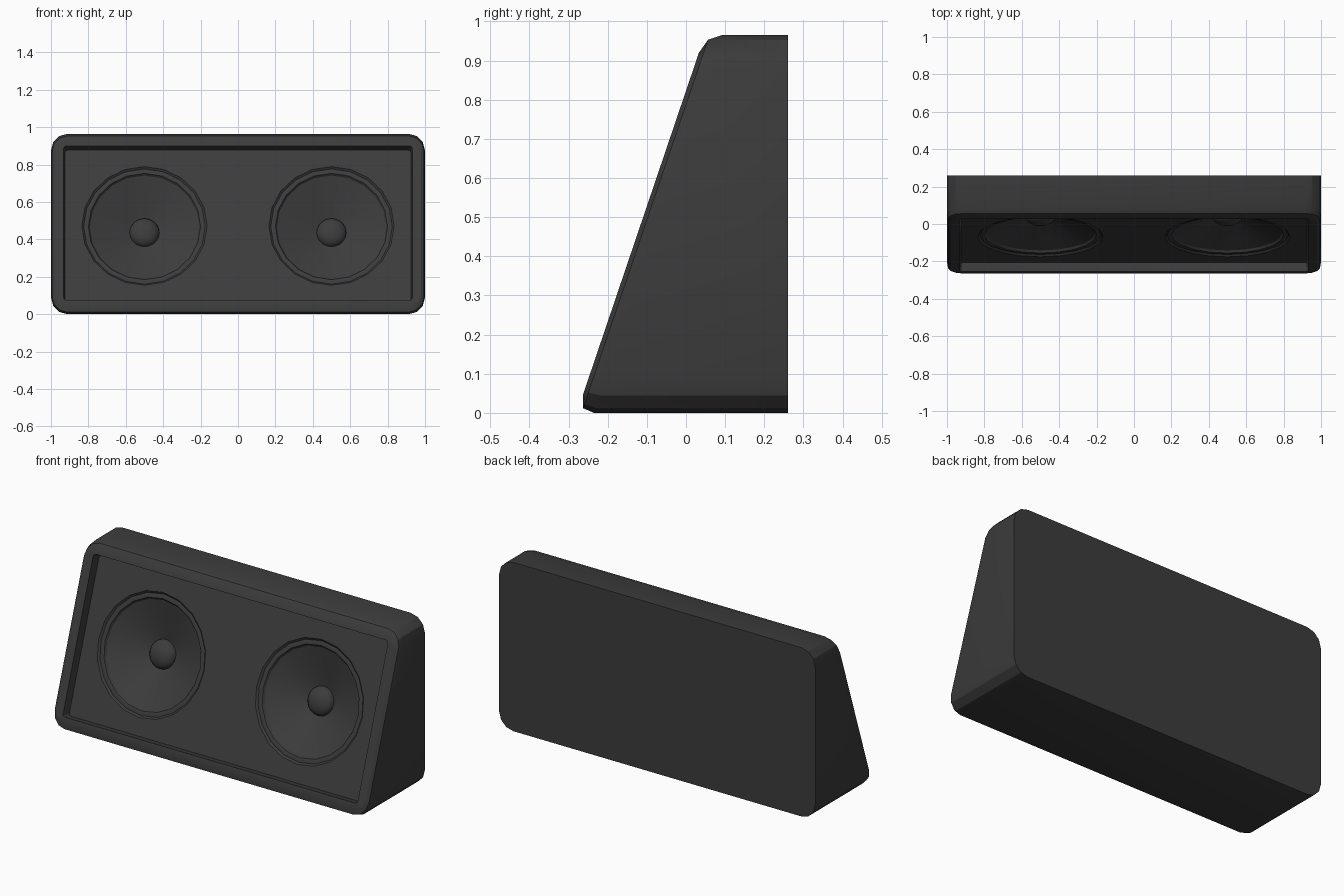
import bpy, bmesh, math
from mathutils import Vector, Matrix

if "Cube" in bpy.data.objects:
    bpy.data.objects.remove(bpy.data.objects["Cube"])

SLOPE = 0.339                     # baffle lean, dy/dz
LEAN = math.atan(SLOPE)
NORMAL = Vector((0, -math.cos(LEAN), math.sin(LEAN)))

mat = bpy.data.materials.new("dark_grey")
mat.diffuse_color = (0.045, 0.045, 0.045, 1)
mat.use_nodes = True
mat.node_tree.nodes["Principled BSDF"].inputs["Base Color"].default_value = mat.diffuse_color


def face_y(z):
    return -0.262 + SLOPE * (z - 0.05)


def rounded(hx, z0, z1, r, segs=3):
    pts = []
    for k, (cx, cz) in enumerate([(hx - r, z1 - r), (r - hx, z1 - r), (r - hx, z0 + r), (hx - r, z0 + r)]):
        for i in range(segs + 1):
            a = math.pi / 2 * (k + i / segs)
            pts.append((cx + r * math.cos(a), cz + r * math.sin(a)))
    return pts


def bridge(bm, a, b):
    n = len(a)
    for i in range(n):
        bm.faces.new((a[i], a[(i + 1) % n], b[(i + 1) % n], b[i]))


def finish(bm, name, angle=28):
    me = bpy.data.meshes.new(name)
    bm.to_mesh(me)
    bm.free()
    ob = bpy.data.objects.new(name, me)
    bpy.context.collection.objects.link(ob)
    me.materials.append(mat)
    bpy.ops.object.select_all(action='DESELECT')
    ob.select_set(True)
    bpy.context.view_layer.objects.active = ob
    bpy.ops.object.shade_smooth_by_angle(angle=math.radians(angle))
    return ob


# Cabinet: back, walls, rounded front edge, frame and recess walls
bm = bmesh.new()
loops = [[bm.verts.new((x, 0.26, z)) for x, z in rounded(1, 0, 0.965, 0.09)]]
for inset, depth in [(0, 0.044), (0.012, 0.012), (0.045, 0)]:
    pts = rounded(1 - inset * 0.5, inset, 0.965 - inset, 0.09 - inset * 0.8)
    loops.append([bm.verts.new((x, face_y(z) + depth, z)) for x, z in pts])
for hx, z0, z1, depth in [(0.932, 0.075, 0.9, 0), (0.925, 0.08, 0.893, 0.048)]:
    loops.append([bm.verts.new(Vector((x, face_y(z), z)) - NORMAL * depth)
                  for x, z in rounded(hx, z0, z1, 0.015)])
for a, b in zip(loops, loops[1:]):
    bridge(bm, a, b)
bm.faces.new(loops[0])
rim = [v.co.copy() for v in loops[-1]]
bmesh.ops.recalc_face_normals(bm, faces=bm.faces)
if sum((f.normal.y for f in bm.faces if len(f.verts) > 4)) < 0:
    bmesh.ops.reverse_faces(bm, faces=bm.faces)
finish(bm, "cabinet")

# Speaker placement on the recessed panel
centre_z = 0.4875
centre = Vector((0, face_y(centre_z), centre_z)) - NORMAL * 0.048
tilt = Matrix.Rotation(math.pi / 2 - LEAN, 4, 'X')
SIDES, HOLE = 20, 0.335


def ring(bm, mtx, r, h):
    return [bm.verts.new(mtx @ Vector((r * math.cos(2 * math.pi * i / SIDES),
                                       r * math.sin(2 * math.pi * i / SIDES), h)))
            for i in range(SIDES)]


places = [Matrix.Translation(centre + Vector((s * 0.5, 0, 0))) @ tilt for s in (-1, 1)]

# Front panel with two round openings
bm = bmesh.new()
for verts in [[bm.verts.new(c) for c in rim]] + [ring(bm, m, HOLE, 0) for m in places]:
    for i in range(len(verts)):
        bm.edges.new((verts[i - 1], verts[i]))
bmesh.ops.triangle_fill(bm, edges=bm.edges[:], use_beauty=True, normal=NORMAL)
for f in bm.faces:
    f.normal_update()
    if f.normal.dot(NORMAL) < 0:
        f.normal_flip()
finish(bm, "front_panel")


def lathe(name, mtx, profile, cap=False):
    bm = bmesh.new()
    rings = [ring(bm, mtx, r, h) for r, h in profile]
    for a, b in zip(rings, rings[1:]):
        bridge(bm, a, b)
    if cap:
        bm.faces.new(rings[-1])
    finish(bm, name, 40)


# Surround, cone and dust dome of each speaker
for side, m in zip(("left", "right"), places):
    lathe(side + "_surround", m, [(HOLE, 0), (0.325, -0.01), (0.312, -0.007), (0.3, -0.01), (0.292, -0.022)])
    lathe(side + "_cone", m, [(0.292, -0.022), (0.19, -0.066), (0.078, -0.112)])
    lathe(side + "_dome", m, [(0.08 * math.cos(a), -0.113 + 0.045 * math.sin(a))
                              for a in (0, 0.3, 0.6, 0.9, 1.2, 1.45)], cap=True)
